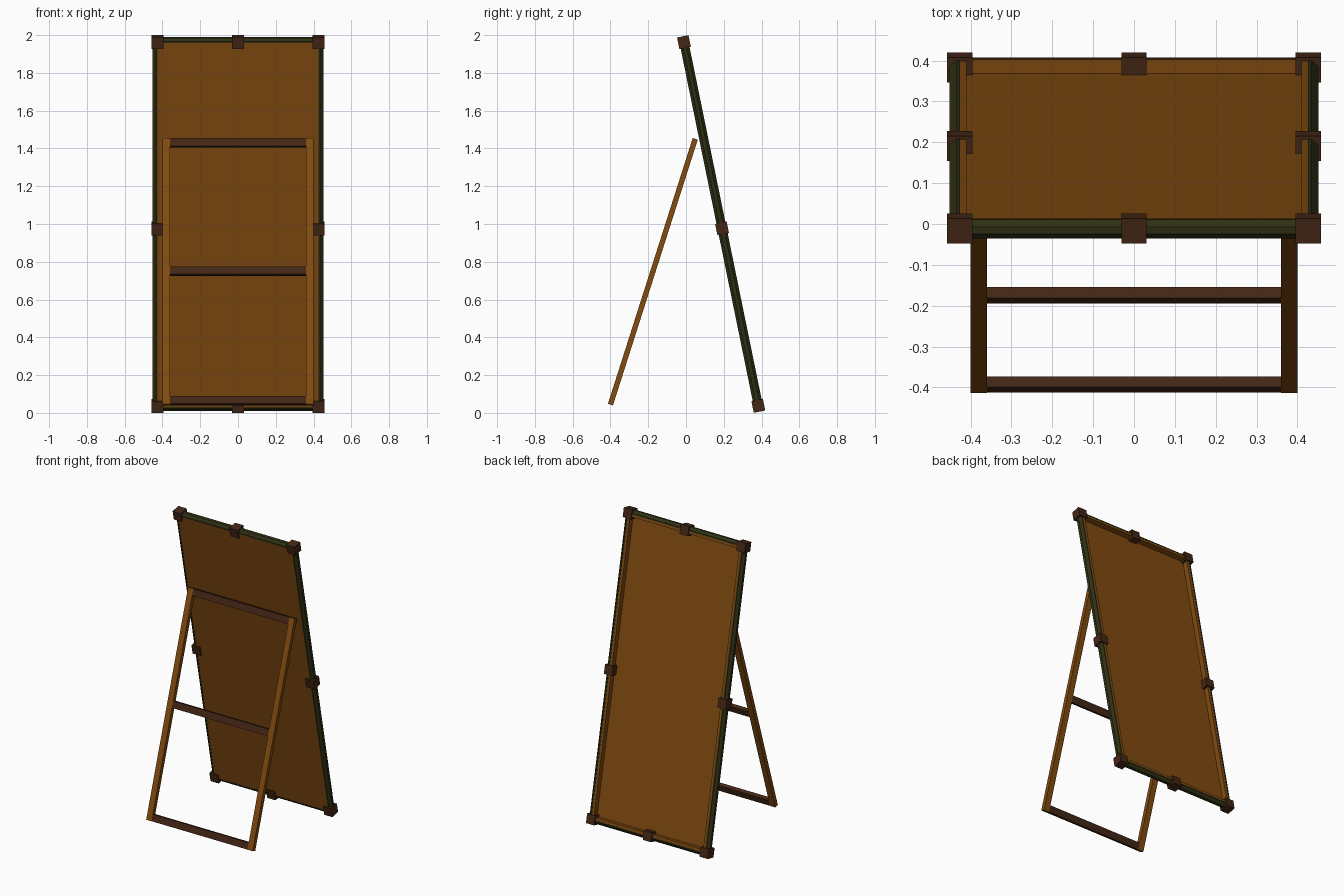
import bpy
import bmesh
from math import radians
from mathutils import Matrix, Vector

if "Cube" in bpy.data.objects:
    bpy.data.objects.remove(bpy.data.objects["Cube"])


def material(name, r, g, b):
    lin = [((c / 255 + 0.055) / 1.055) ** 2.4 for c in (r, g, b)]
    m = bpy.data.materials.new(name)
    m.diffuse_color = (*lin, 1)
    m.use_nodes = True
    m.node_tree.nodes["Principled BSDF"].inputs["Base Color"].default_value = m.diffuse_color
    return m


WOOD = material("warm_wood", 130, 75, 16)
DARK = material("dark_brown", 68, 39, 21)
GREEN = material("dark_olive", 48, 48, 21)

# Tilted frames of reference: local x = width, y = depth, z = along the board or leg
BOARD = Matrix.Translation((0, 0.186, 1.0)) @ Matrix.Rotation(radians(11.56), 4, 'X')
STAND = Matrix.Translation((0, -0.40, 0.044)) @ Matrix.Rotation(radians(-17.7), 4, 'X')
HALF_W, HALF_H = 0.4265, 0.983      # centre lines of the board's rim
LEG = 1.477


def finish(name, bm, mat, frame):
    bmesh.ops.recalc_face_normals(bm, faces=bm.faces)
    mesh = bpy.data.meshes.new(name)
    bm.to_mesh(mesh)
    bm.free()
    mesh.materials.append(mat)
    ob = bpy.data.objects.new(name, mesh)
    ob.matrix_world = frame
    bpy.context.collection.objects.link(ob)


def box(name, centre, size, mat, frame):
    bm = bmesh.new()
    bmesh.ops.create_cube(bm, size=1, matrix=Matrix.Translation(centre) @ Matrix.Diagonal((*size, 1)))
    finish(name, bm, mat, frame)


def rail(name, profile, half, place, mat):
    """Extrude an (outward, depth) profile along z, then place it on the board."""
    bm = bmesh.new()
    face = bm.faces.new([bm.verts.new((u, v, -half)) for u, v in profile])
    out = bmesh.ops.extrude_face_region(bm, geom=[face])
    verts = [e for e in out["geom"] if isinstance(e, bmesh.types.BMVert)]
    bmesh.ops.translate(bm, verts=verts, vec=Vector((0, 0, 2 * half)))
    bmesh.ops.transform(bm, matrix=place, verts=bm.verts)
    finish(name, bm, mat, BOARD)


# Board panel, set at the front of the rim
box("panel", (0, -0.0175, 0), (2 * HALF_W, 0.011, 2 * HALF_H), WOOD, BOARD)

# Rim: wooden inner strip with a chamfered green outer rail on each of four sides
inner = [(-0.0165, -0.022), (0, -0.022), (0, 0.023), (-0.0165, 0.023)]
outer = [(0, -0.024), (0.008, -0.024), (0.025, -0.009),
         (0.025, 0.009), (0.008, 0.024), (0, 0.024)]
sides = [("right", 0, HALF_W, HALF_H), ("top", -90, HALF_H, HALF_W),
         ("left", 180, HALF_W, HALF_H), ("bottom", 90, HALF_H, HALF_W)]
for side, angle, offset, half in sides:
    place = Matrix.Rotation(radians(angle), 4, 'Y') @ Matrix.Translation((offset, 0, 0))
    rail(side + "_rim_strip", inner, half, place, WOOD)
    rail(side + "_outer_rail", outer, half, place, GREEN)

# Corner and mid-edge blocks
for x in (-1, 0, 1):
    for z in (-HALF_H, -0.024, HALF_H):
        if x or abs(z) > 0.1:
            box("clamp_block", (x * HALF_W, 0, z), (0.062,) * 3, DARK, BOARD)

# Prop stand: two legs and three rungs
for s in (-1, 1):
    box("stand_leg", (s * 0.38, 0, LEG / 2), (0.04, 0.028, LEG), WOOD, STAND)
for z in (0.0225, 0.742, LEG - 0.0225):
    box("stand_rung", (0, 0, z), (0.724, 0.0275, 0.044), DARK, STAND)
